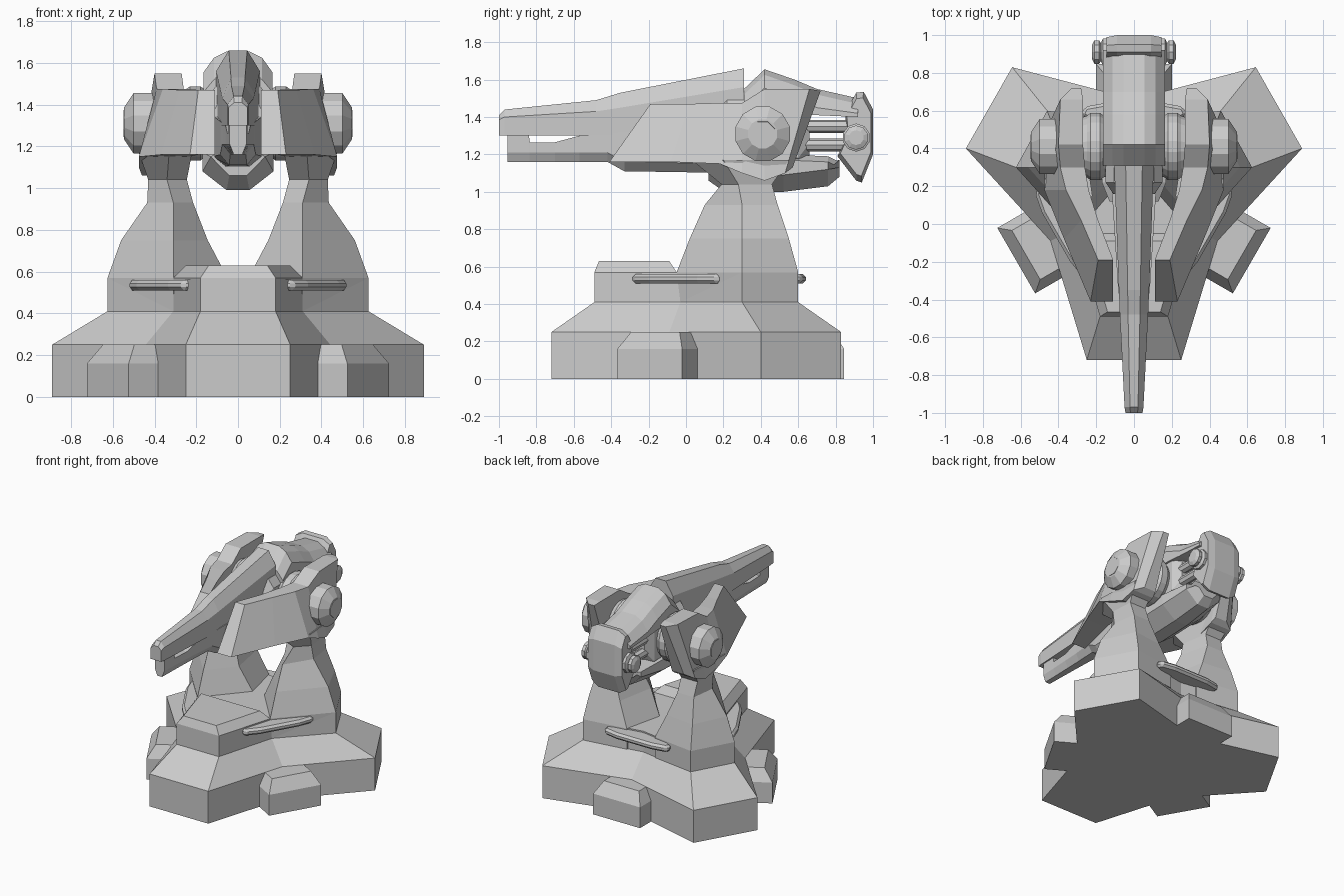
import bpy, bmesh, math
from mathutils import Vector

if "Cube" in bpy.data.objects:
    bpy.data.objects.remove(bpy.data.objects["Cube"])

CY = 0.166  # centre of the three-lobed base


def loft(name, sections, mirror=False, bevel=0):
    """Skin equal-length point loops and cap both ends."""
    bm = bmesh.new()
    rings = [[bm.verts.new(p) for p in s] for s in sections]
    n = len(rings[0])
    for a, b in zip(rings, rings[1:]):
        for i in range(n):
            j = (i + 1) % n
            bm.faces.new((a[i], a[j], b[j], b[i]))
    bm.faces.new(rings[0][::-1])
    bm.faces.new(rings[-1])
    bmesh.ops.recalc_face_normals(bm, faces=bm.faces)
    me = bpy.data.meshes.new(name)
    bm.to_mesh(me)
    bm.free()
    ob = bpy.data.objects.new(name, me)
    bpy.context.collection.objects.link(ob)
    if bevel:
        m = ob.modifiers.new("bevel", 'BEVEL')
        m.width, m.segments, m.limit_method = bevel, 1, 'ANGLE'
    if mirror:
        m = ob.modifiers.new("mirror", 'MIRROR')
        m.use_mirror_merge = False
    return ob


def sym(half, place):
    """Close a half outline (x > 0) by reflection in x = 0."""
    pts = list(half) + [(-x, v) for x, v in reversed(half) if x > 0]
    return [place(x, v) for x, v in pts]


def flat(half, z):
    return sym(half, lambda x, y: (x, y, z))


def upright(y, half, lean=0.0):
    return sym(half, lambda x, z: (x, y + lean * (z - 1.3), z))


def lathe_x(name, rings, y, z, n):
    secs = [[(x, y + r * math.cos(2 * math.pi * (i + .5) / n),
              z + r * math.sin(2 * math.pi * (i + .5) / n)) for i in range(n)] for x, r in rings]
    return loft(name, secs, mirror=True)


# three-lobed base with sloped shoulder and upright second tier
low = [(.25, -.72), (.442, -.089), (.89, .40), (.645, .83), (0, .66)]
high = [(.18, -.49), (.31, -.03), (.625, .30), (.46, .60), (0, .52)]
loft("base", [flat(low, 0), flat(low, .25), flat(high, .41), flat(high, .57)])
cap_low = [(.18, -.49), (.31, -.05)]
cap_high = [(.14, -.465), (.25, -.09)]
loft("front_cap", [flat(cap_low, .56), flat(cap_low, .57), flat(cap_high, .63)])

# feet and grab rails between the lobes
for side, ang, shift in (("right", -30, 0), ("left", 210, 0), ("rear", 90, -.04)):
    a = math.radians(ang)
    out, tan = Vector((math.cos(a), math.sin(a), 0)), Vector((-math.sin(a), math.cos(a), 0))

    def place(t, d, z):
        return Vector((0, CY, z)) + out * (d + shift) + tan * t

    def rect(t, d, z):
        return [place(-t, .38, z), place(t, .38, z), place(t, d, z), place(-t, d, z)]

    loft(side + "_foot", [rect(.2, .72, 0), rect(.2, .72, .16), rect(.15, .66, .25)])
    shift = 0
    rail = [(-.28, .41), (-.26, .455), (-.15, .475), (.15, .475), (.26, .455), (.28, .41), (.15, .34), (-.15, .34)]
    loft(side + "_rail", [[place(t, d, z) for t, d in rail] for z in (.51, .56)], bevel=.016)

# tapering support legs
leg = [
    (.41, [(.31, -.03), (.625, .30), (.46, .60), (.12, .55), (.05, .25)]),
    (.57, [(.31, -.05), (.625, .30), (.46, .60), (.12, .55), (.05, .25)]),
    (.75, [(.31, .02), (.56, .30), (.44, .55), (.20, .52), (.145, .22)]),
    (.93, [(.31, .10), (.435, .30), (.41, .49), (.27, .49), (.215, .26)]),
    (1.04, [(.34, .19), (.43, .28), (.42, .46), (.28, .46), (.245, .25)]),
    (1.17, [(.33, .03), (.475, .20), (.45, .55), (.28, .55), (.22, .15)]),
]
loft("support_leg", [[(x, y, z) for x, y in pts] for z, pts in leg], mirror=True)

# curved yoke plates: y bottom/top, inner x, outer x bottom/top, z bottom/top
yoke = [
    (-.41, -.19, .11, .23, .19, 1.16, 1.47),
    (-.08, .02, .19, .37, .28, 1.16, 1.47),
    (.18, .18, .24, .475, .36, 1.15, 1.475),
    (.30, .30, .26, .475, .39, 1.10, 1.475),
    (.42, .42, .27, .46, .40, 1.06, 1.55),
    (.53, .66, .27, .45, .39, 1.10, 1.55),
    (.57, .72, .28, .38, .33, 1.13, 1.54),
]
loft("yoke_plate", [[(xi, yb, zb), (xb, yb, zb), (xt, yt, zt), (xi, yt, zt)]
                    for yb, yt, xi, xb, xt, zb, zt in yoke], mirror=True)

# pivot caps and inner bearing rings
lathe_x("pivot_cap", [(.36, .15), (.50, .15), (.545, .08)], .41, 1.31, 12)
lathe_x("pivot_boss", [(.5, .075), (.548, .07)], .41, 1.31, 8)
lathe_x("bearing_ring", [(.10, .15), (.16, .165), (.18, .18), (.23, .18), (.25, .165), (.32, .14)], .41, 1.31, 20)

# upper barrel
upper = [(-1, .045, 1.41, 1.385, 1.30), (-.97, .05, 1.44, 1.40, 1.30),
         (-.48, .075, 1.49, 1.43, 1.30), (-.35, .08, 1.53, 1.45, 1.30), (.31, .105, 1.66, 1.56, 1.30)]
loft("upper_barrel", [upright(y, [(w * .42, zt), (w, zs), (w, zb)]) for y, w, zt, zs, zb in upper])

# lower barrel, notched to leave a slot under the muzzle
lower = [(-.955, .04, 1.30, 1.16), (-.84, .045, 1.30, 1.16), (-.835, .045, 1.265, 1.16),
         (-.70, .052, 1.265, 1.16), (-.57, .06, 1.30, 1.16), (-.42, .075, 1.31, 1.16),
         (-.33, .085, 1.32, 1.11), (.30, .125, 1.35, 1.10)]
loft("lower_barrel", [upright(y, [(w, zt), (w, zb + .05), (w * .5, zb)]) for y, w, zt, zb in lower])

# gun housing and arched hood
body = [(.16, .11, 1.16, 1.44), (.22, .15, 1.10, 1.49), (.60, .15, 1.10, 1.49), (.66, .11, 1.18, 1.45)]
loft("housing", [upright(y, [(w * .7, zt), (w, zt - .06), (w, zb + .08), (w * .6, zb)]) for y, w, zb, zt in body])
hood = [(.31, 1.55, 1.44), (.42, 1.655, 1.42), (.58, 1.60, 1.42), (.70, 1.55, 1.41), (.92, 1.50, 1.40)]
loft("hood", [upright(y, [(.055, zt), (.115, zt - .03), (.165, max(zt - .1, zb + .02)), (.165, zb)])
              for y, zt, zb in hood])

# lower counterweight
weight = [(.12, .13, 1.06, 1.18), (.22, .17, .99, 1.20), (.52, .17, 1.0, 1.20), (.76, .15, 1.03, 1.19), (.82, .12, 1.08, 1.16)]
loft("counterweight", [upright(y, [(w * .6, zt), (w, zt - .03), (w, zb + .09), (w * .32, zb)]) for y, w, zb, zt in weight])

# exposed rods between housing and rear shield
for x in (-.09, 0, .09):
    for z in (1.25, 1.35):
        loft("recoil_rod", [[(x + .035 * math.cos(k * math.pi / 4), y, z + .035 * math.sin(k * math.pi / 4))
                             for k in range(8)] for y in (.55, .90)])

# rear shield with side knobs
shield = [(.91, 1.53), (.95, 1.535), (1.0, 1.44), (1.0, 1.20), (.94, 1.05), (.91, 1.06), (.81, 1.19), (.86, 1.30), (.85, 1.42)]


def shrink(k, x):
    return [(x, .92 + (y - .92) * k, 1.30 + (z - 1.30) * k) for y, z in shield]


loft("rear_shield", [shrink(.86, -.145), shrink(1, -.09), shrink(1, .09), shrink(.86, .145)])
lathe_x("rear_knob", [(.10, .075), (.165, .075), (.175, .05), (.185, .065), (.21, .065), (.222, .04)], .91, 1.29, 10)
